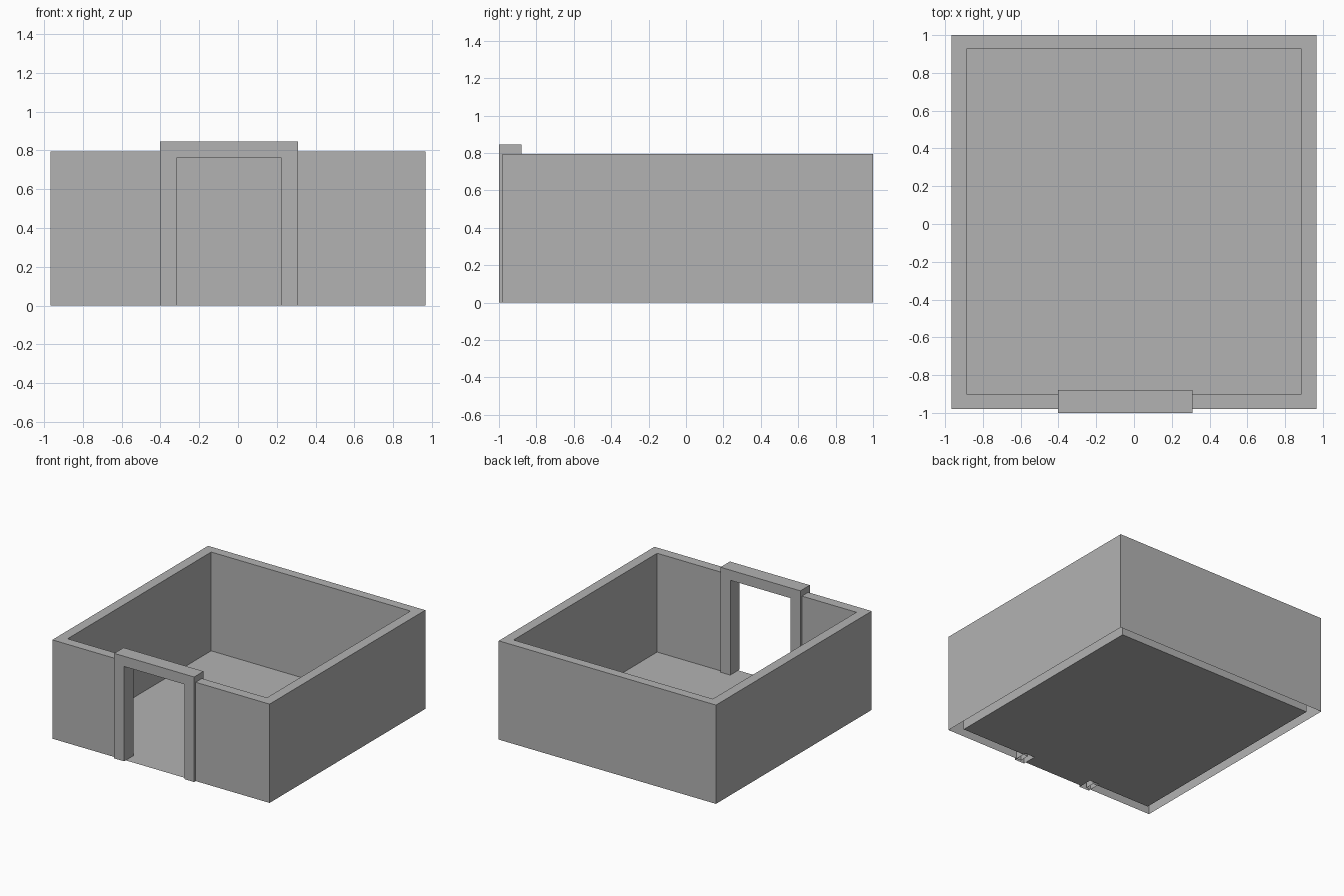
import bpy, bmesh
from mathutils import Vector

cube = bpy.data.objects.get("Cube")
if cube:
    bpy.data.objects.remove(cube, do_unlink=True)

# One plain grey for the whole model
grey = bpy.data.materials.new("plain_grey")
grey.use_nodes = True
colour = (0.45, 0.45, 0.45, 1.0)
grey.diffuse_color = colour
grey.node_tree.nodes["Principled BSDF"].inputs["Base Color"].default_value = colour

# Main sizes
SIDE, BACK, FRONT = 0.967, 1.0, -0.98           # outer wall faces
IN_SIDE, IN_BACK, IN_FRONT = 0.887, 0.926, -0.90  # inner wall faces
WALL_TOP = 0.795
FRAME_L, FRAME_R = -0.402, 0.309                # door frame, outside
DOOR_L, DOOR_R = -0.314, 0.222                  # door opening
FRAME_FRONT, FRAME_BACK = -1.0, -0.88
DOOR_TOP, FRAME_TOP = 0.763, 0.845
LAP = 0.04                                      # wall ends run into the posts


def build(name, outline, extrude=None):
    """Fill an outline, extrude it if asked, and leave its underside open."""
    bm = bmesh.new()
    face = bm.faces.new([bm.verts.new(p) for p in outline])
    if extrude:
        geom = bmesh.ops.extrude_face_region(bm, geom=[face], use_keep_orig=True)["geom"]
        moved = [v for v in geom if isinstance(v, bmesh.types.BMVert)]
        bmesh.ops.translate(bm, verts=moved, vec=Vector(extrude))
        bmesh.ops.recalc_face_normals(bm, faces=bm.faces)
        under = [f for f in bm.faces if all(abs(v.co.z) < 1e-5 for v in f.verts)]
        bmesh.ops.delete(bm, geom=under, context='FACES')
    mesh = bpy.data.meshes.new(name)
    bm.to_mesh(mesh)
    bm.free()
    mesh.materials.append(grey)
    obj = bpy.data.objects.new(name, mesh)
    bpy.context.collection.objects.link(obj)
    return obj


# Four walls as one plan outline, open at the doorway
left_end, right_end = FRAME_L + LAP, FRAME_R - LAP
plan = [(left_end, FRONT), (left_end, IN_FRONT), (-IN_SIDE, IN_FRONT),
        (-IN_SIDE, IN_BACK), (IN_SIDE, IN_BACK), (IN_SIDE, IN_FRONT),
        (right_end, IN_FRONT), (right_end, FRONT), (SIDE, FRONT),
        (SIDE, BACK), (-SIDE, BACK), (-SIDE, FRONT)]
build("walls", [(x, y, 0) for x, y in plan], (0, 0, WALL_TOP))

# Door frame: two posts and a lintel
arch = [(FRAME_L, 0), (DOOR_L, 0), (DOOR_L, DOOR_TOP), (DOOR_R, DOOR_TOP),
        (DOOR_R, 0), (FRAME_R, 0), (FRAME_R, FRAME_TOP), (FRAME_L, FRAME_TOP)]
build("door_frame", [(x, FRAME_FRONT, z) for x, z in arch],
      (0, FRAME_BACK - FRAME_FRONT, 0))

# Floor sheet, notched round the posts and running out through the doorway
sheet = [(-IN_SIDE, IN_FRONT), (FRAME_L, IN_FRONT), (FRAME_L, FRAME_BACK),
         (DOOR_L, FRAME_BACK), (DOOR_L, FRONT), (DOOR_R, FRONT),
         (DOOR_R, FRAME_BACK), (FRAME_R, FRAME_BACK), (FRAME_R, IN_FRONT),
         (IN_SIDE, IN_FRONT), (IN_SIDE, IN_BACK), (-IN_SIDE, IN_BACK)]
build("floor", [(x, y, 0) for x, y in sheet])
